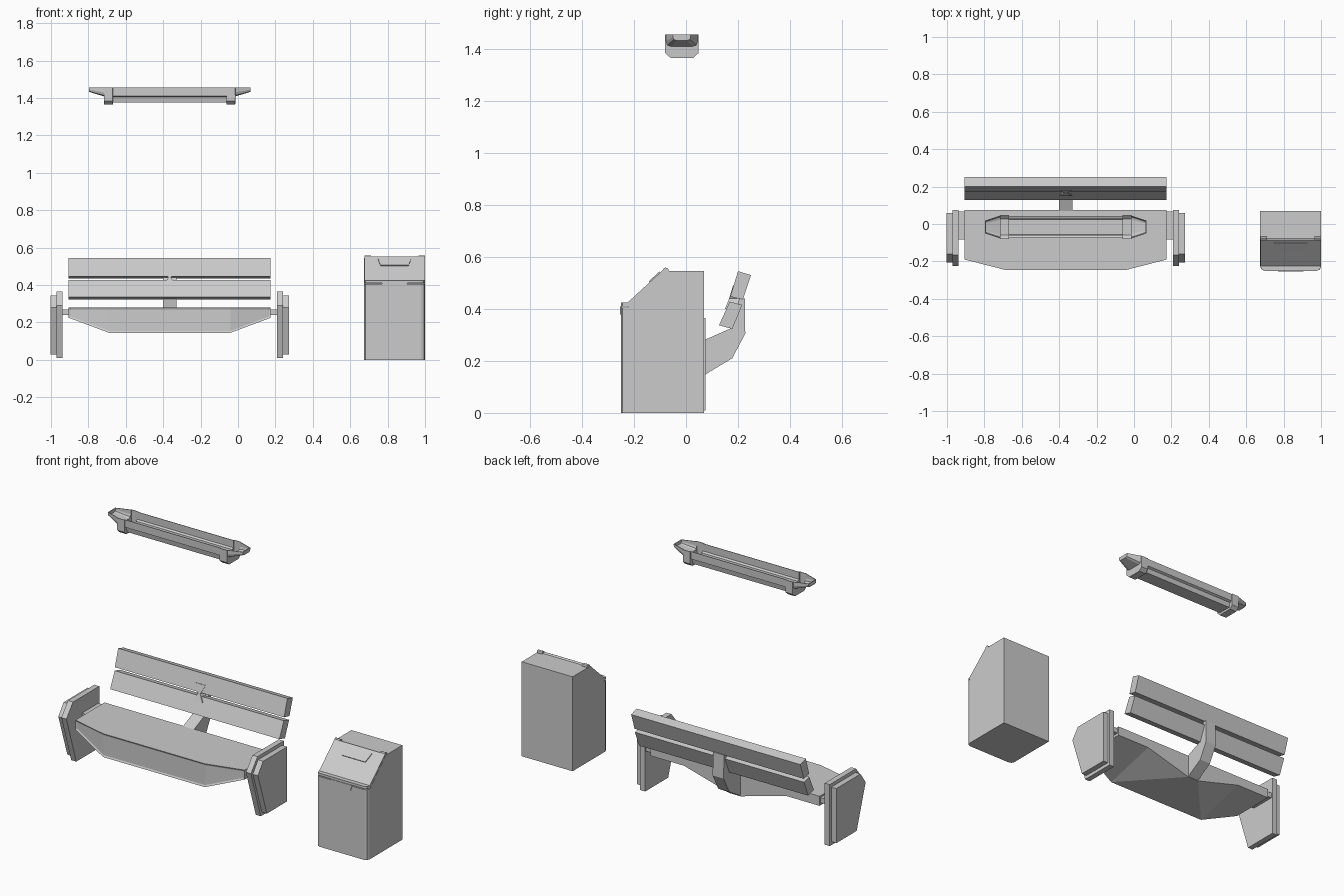
import bpy, bmesh, math
from mathutils import Vector

if "Cube" in bpy.data.objects:
    bpy.data.objects.remove(bpy.data.objects["Cube"])

CX = -0.365  # bench and lamp centre line


def mesh(name, verts, faces, loc=(0, 0, 0), edit=None):
    bm = bmesh.new()
    vs = [bm.verts.new(Vector(v) + Vector(loc)) for v in verts]
    for f in faces:
        bm.faces.new([vs[i] for i in f])
    bmesh.ops.recalc_face_normals(bm, faces=bm.faces)
    if edit:
        edit(bm)
    me = bpy.data.meshes.new(name)
    bm.to_mesh(me)
    bm.free()
    ob = bpy.data.objects.new(name, me)
    bpy.context.collection.objects.link(ob)
    return ob


def loft(name, rings, closed=True, loc=(0, 0, 0), edit=None):
    n = len(rings[0])
    verts = [p for r in rings for p in r]
    faces = []
    for k in range(len(rings) - 1):
        for i in range(n if closed else n - 1):
            j = (i + 1) % n
            faces.append((k*n + i, k*n + j, (k+1)*n + j, (k+1)*n + i))
    faces += [tuple(range(n)), tuple(range((len(rings)-1)*n, len(rings)*n))]
    return mesh(name, verts, faces, loc, edit)


def extrude_x(name, profile, x0, x1, edit=None):
    return loft(name, [[(x, y, z) for y, z in profile] for x in (x0, x1)], edit=edit)


# Seat: boat-shaped block, deep at the front and at the rear centre
half = [(.54, .075, .28), (.54, -.19, .28), (.325, -.245, .28), (.54, .075, .225),
        (.54, -.19, .225), (.325, -.245, .145), (.325, .075, .225), (.035, .075, .145)]
seat_verts = half + [(-x, y, z) for x, y, z in half]
side = [(0, 1, 4, 3), (1, 2, 5, 4), (3, 4, 5, 6), (6, 5, 7)]
seat_faces = side + [tuple(i + 8 for i in f) for f in side]
seat_faces += [(0, 1, 2, 10, 9, 8), (2, 10, 13, 5), (5, 13, 15, 7),
               (0, 8, 11, 14, 15, 7, 6, 3)]


def front_recess(bm):
    front = [f for f in bm.faces if f.normal.y < -.9 and abs(f.normal.z) < .1]
    bmesh.ops.inset_region(bm, faces=front, thickness=.01, use_even_offset=True)
    bmesh.ops.translate(bm, vec=(0, .005, 0), verts=list({v for f in front for v in f.verts}))


mesh("seat", seat_verts, seat_faces, (CX, 0, 0), front_recess)

# End panels: layered slabs joined to the seat by a short peg
inner = [(.075, .365), (-.165, .365), (-.225, .29), (-.135, .01), (.075, .01)]
outer = [(.06, .345), (-.16, .345), (-.207, .28), (-.125, .03), (.06, .03)]
peg = [(.068, .27), (-.083, .27), (-.083, .24), (.068, .24)]
for s, label in ((-1, "left"), (1, "right")):
    extrude_x(label + "_peg", peg, CX + s*.53, CX + s*.58)
    extrude_x(label + "_inner_panel", inner, CX + s*.573, CX + s*.605)
    extrude_x(label + "_outer_panel", outer, CX + s*.605, CX + s*.637)

# Backrest slats and their support
extrude_x("upper_slat", [(.20, .545), (.25, .53), (.219, .436), (.17, .447)], CX - .54, CX + .54)
extrude_x("lower_slat", [(.168, .428), (.216, .415), (.178, .323), (.127, .337)], CX - .54, CX + .54)
extrude_x("back_support", [(.07, .145), (.178, .21), (.228, .305), (.226, .44), (.205, .44),
                           (.172, .325), (.07, .28)], CX - .035, CX + .035)
loft("slat_connector", [[(-w, y, z), (w, y, z), (w, y + .045, z), (-w, y + .045, z)]
     for w, y, z in ((.033, .15, .40), (.007, .166, .44), (.033, .181, .49))], loc=(CX, 0, 0))


# Bin body and sloping lid, with rounded front corners
def round_front(bm):
    es = [e for e in bm.edges if all(v.co.y < -.245 for v in e.verts)
          and abs(e.verts[0].co.x - e.verts[1].co.x) < 1e-4]
    bmesh.ops.bevel(bm, geom=es, offset=.022, segments=2, profile=.5, affect='EDGES')


extrude_x("bin_body", [(-.25, 0), (-.25, .405), (-.225, .405), (-.08, .545), (.07, .545), (.07, 0)],
          .675, 1.0, round_front)
extrude_x("bin_lid", [(-.25, .41), (-.25, .424), (-.225, .424), (-.085, .553), (-.078, .545), (-.22, .41)],
          .676, .999, round_front)

# Lid hinges
for x0, x1 in ((.676, .71), (.965, .999)):
    extrude_x("lid_hinge", [(-.078 + .012*math.cos(a*math.pi/4), .547 + .012*math.sin(a*math.pi/4))
                            for a in range(8)], x0, x1)

# Lid flap lying on the slope, and the catch below the lid
flap = [(.748, -.1, .539), (.926, -.1, .539), (.912, -.14, .502), (.762, -.14, .502)]
loft("lid_flap", [flap, [(x, y - .003, z + .004) for x, y, z in flap]])
catch = [(.77, -.249, .41), (.905, -.249, .41), (.895, -.249, .378), (.78, -.249, .378)]
loft("lid_catch", [catch, [(x, y - .004, z) for x, y, z in catch]])

# Lamp: open trough with clamps and tapered ends
tip = [(.033, 1.455), (.033, 1.445), (.03, 1.437), (.02, 1.434)]
end = [(.06, 1.455), (.06, 1.43), (.055, 1.415), (.04, 1.41)]
clamp = [(.063, 1.455), (.063, 1.41), (.063, 1.385), (.043, 1.367)]
mid = [(.058, 1.455), (.058, 1.412), (.045, 1.406), (.04, 1.378)]
stations = [(.429, tip), (.35, end), (.349, clamp), (.306, clamp), (.305, mid)]
stations = [(-x, s) for x, s in stations] + stations[::-1]
rings = [[(x, -w, z) for w, z in s] + [(x, w, z) for w, z in s[::-1]] for x, s in stations]
lamp = loft("lamp_trough", rings, closed=False, loc=(CX, -.016, 0))
sol = lamp.modifiers.new("walls", 'SOLIDIFY')
sol.thickness = .004
sol.offset = 0
